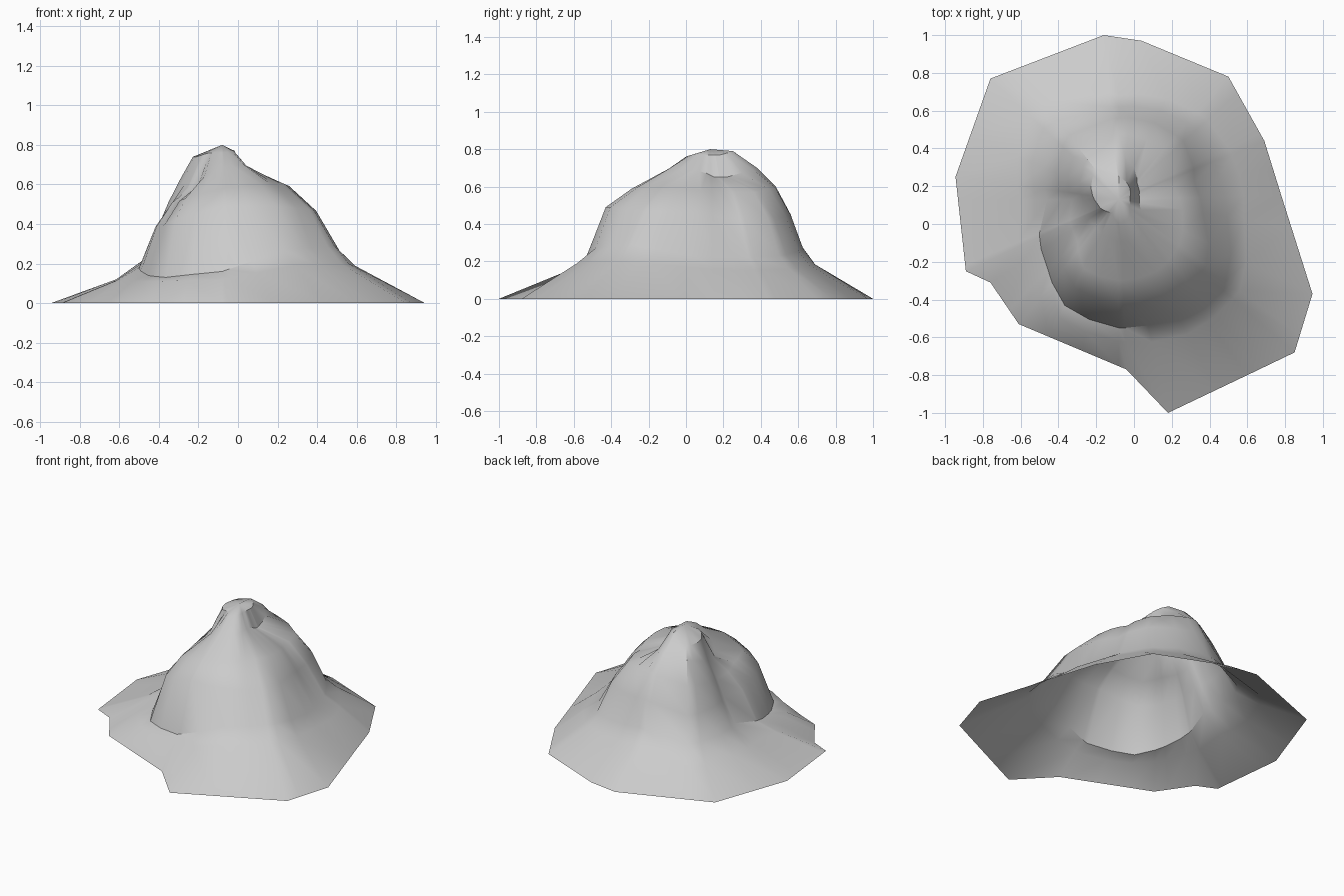
import bpy, bmesh, math
from mathutils import Vector
from mathutils.geometry import intersect_line_line_2d

if "Cube" in bpy.data.objects:
    bpy.data.objects.remove(bpy.data.objects["Cube"])

SUMMIT = Vector((-0.08, 0.13))

# Outline of the skirt on the ground (x, y)
OUTLINE = [Vector(p) for p in [
    (-.16, 1), (.04, .97), (.5, .78), (.69, .44), (.78, .15), (.945, -.37),
    (.85, -.68), (.6, -.8), (.18, -1), (-.04, -.77), (-.61, -.53),
    (-.76, -.31), (-.89, -.25), (-.945, .25), (-.76, .77)]]

# Slope profiles by compass angle: distance from summit, height
# (cap edge, cap base, shoulder, cliff top, cliff foot, skirt top)
PROFILES = {
    12: [(.06, .77), (.11, .65), (.30, .57), (.41, .43), (.54, .22), (.65, .15)],
    42: [(.08, .77), (.13, .65), (.35, .57), (.46, .43), (.55, .23), (.63, .16)],
    90: [(.12, .79), (.25, .70), (.35, .60), (.43, .45), (.49, .28), (.55, .19)],
    128: [(.20, .74), (.27, .68), (.35, .54), (.43, .37), (.51, .21), (.66, .12)],
    180: [(.13, .74), (.19, .60), (.25, .49), (.30, .38), (.38, .22), (.52, .12)],
    225: [(.09, .76), (.19, .57), (.31, .51), (.43, .39), (.53, .14), (.64, .11)],
    243: [(.08, .76), (.20, .64), (.41, .53), (.52, .42), (.63, .13), (.70, .11)],
    270: [(.13, .76), (.22, .69), (.43, .58), (.55, .49), (.68, .16), (.75, .12)],
    297: [(.11, .77), (.24, .70), (.43, .60), (.60, .49), (.69, .27), (.80, .19)],
    323: [(.07, .77), (.14, .69), (.40, .60), (.58, .47), (.71, .29), (.80, .20)],
    351: [(.06, .77), (.11, .67), (.34, .58), (.45, .46), (.58, .23), (.67, .17)],
}


def profile_at(angle):
    """Blend the two neighbouring slope profiles."""
    keys = sorted(PROFILES)
    lo = max((k for k in keys if k <= angle), default=keys[-1])
    nxt = keys[(keys.index(lo) + 1) % len(keys)]
    t = ((angle - lo) % 360) / ((nxt - lo) % 360)
    return [Vector(a).lerp(Vector(b), t)
            for a, b in zip(PROFILES[lo], PROFILES[nxt])]


def ground_point(angle):
    """Where a ray from the summit crosses the ground outline."""
    a = math.radians(angle)
    ray = SUMMIT + 3 * Vector((math.cos(a), math.sin(a)))
    for p, q in zip(OUTLINE, OUTLINE[1:] + OUTLINE[:1]):
        d = q - p
        hit = intersect_line_line_2d(SUMMIT, ray, p - d * 1e-4, q + d * 1e-4)
        if hit:
            return hit


angles = {float(k) for k in PROFILES}
for p in OUTLINE:
    d = p - SUMMIT
    angles.add(math.degrees(math.atan2(d.y, d.x)) % 360)
angles |= {25.0, 65.0, 157.0, 203.0, 256.0, 310.0}

# Hill: open shell made of radial slopes
bm = bmesh.new()
peak = bm.verts.new((*SUMMIT, .8))
slopes = []
for ang in sorted(angles):
    a = math.radians(ang)
    line = [bm.verts.new((SUMMIT.x + r * math.cos(a), SUMMIT.y + r * math.sin(a), z))
            for r, z in profile_at(ang)]
    g = ground_point(ang)
    line.append(bm.verts.new((g.x, g.y, 0)))
    slopes.append(line)
for s, t in zip(slopes, slopes[1:] + slopes[:1]):
    bm.faces.new((peak, s[0], t[0]))
    for i in range(len(s) - 1):
        bm.faces.new((s[i], s[i + 1], t[i + 1], t[i]))
mesh = bpy.data.meshes.new("rocky_hill")
bm.to_mesh(mesh)
bm.free()
hill = bpy.data.objects.new("rocky_hill", mesh)
bpy.context.collection.objects.link(hill)

# Smooth slopes with sharp cliff edges
bpy.context.view_layer.objects.active = hill
hill.select_set(True)
bpy.ops.object.shade_smooth_by_angle(angle=math.radians(35))
